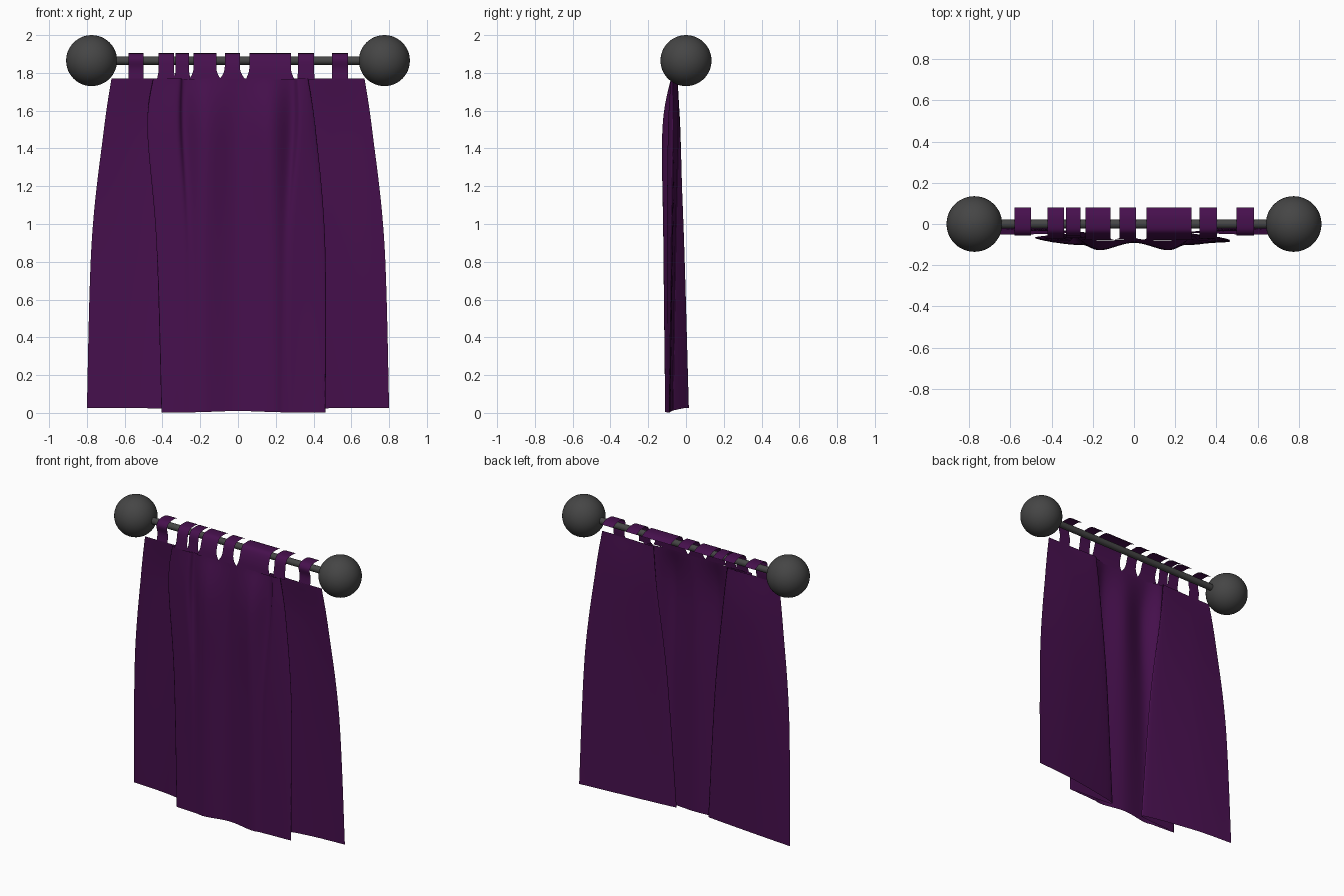
import bpy, bmesh, math

if "Cube" in bpy.data.objects:
    bpy.data.objects.remove(bpy.data.objects["Cube"])

def material(name, col):
    m = bpy.data.materials.new(name)
    m.diffuse_color = (*col, 1)
    m.use_nodes = True
    m.node_tree.nodes["Principled BSDF"].inputs["Base Color"].default_value = m.diffuse_color
    return m

PURPLE = material("purple_cloth", (0.062, 0.005, 0.075))
DARK = material("dark_metal", (0.06, 0.06, 0.06))

def finish(ob, name, mat):
    ob.name = name
    ob.data.materials.append(mat)
    for p in ob.data.polygons:
        p.use_smooth = True
    return ob

def grid_object(name, rows, mat):
    """Surface from rows of points."""
    bm = bmesh.new()
    vs = [[bm.verts.new(p) for p in r] for r in rows]
    for a, b in zip(vs, vs[1:]):
        for i in range(len(a) - 1):
            bm.faces.new((a[i], a[i + 1], b[i + 1], b[i]))
    me = bpy.data.meshes.new(name)
    bm.to_mesh(me)
    bm.free()
    ob = bpy.data.objects.new(name, me)
    bpy.context.collection.objects.link(ob)
    return finish(ob, name, mat)

def spline(pts, steps):
    """Catmull-Rom through points of any dimension."""
    out = []
    for i in range(len(pts) - 1):
        p0, p1, p2 = pts[max(i - 1, 0)], pts[i], pts[i + 1]
        p3 = pts[min(i + 2, len(pts) - 1)]
        for s in range(steps):
            t = s / steps
            out.append(tuple(0.5 * (2 * b + (c - a) * t + (2 * a - 5 * b + 4 * c - d) * t * t
                                    + (3 * b - a - 3 * c + d) * t ** 3)
                             for a, b, c, d in zip(p0, p1, p2, p3)))
    out.append(tuple(pts[-1]))
    return out

# Rod and ball ends
Z = 1.865
bpy.ops.mesh.primitive_cylinder_add(vertices=24, radius=0.022, depth=1.5, location=(0, 0, Z),
                                    rotation=(0, math.pi / 2, 0))
finish(bpy.context.object, "rod", DARK)
bpy.ops.object.shade_smooth_by_angle()
for side, n in ((-1, "left"), (1, "right")):
    bpy.ops.mesh.primitive_uv_sphere_add(segments=48, ring_count=24, radius=0.135,
                                         location=(side * 0.775, 0, Z))
    finish(bpy.context.object, "ball_end_" + n, DARK)

# Curtain: one sheet folded in two deep pleats; half sections (|x|, y) at four heights
levels = [1.77, 1.5, 0.9, 0.0]
half = [  # outer edge, outer middle, inner fold, front fold, pleat, crease, swell
    [(.67, -.05), (.71, -.035), (.775, -.01), (.80, .015)],
    [(.50, -.05), (.50, -.03), (.50, -.02), (.50, -.01)],
    [(.28, -.045), (.25, -.04), (.18, -.055), (.12, -.07)],
    [(.45, -.07), (.48, -.065), (.43, -.075), (.40, -.085)],
    [(.32, -.08), (.33, -.095), (.30, -.10), (.30, -.095)],
    [(.28, -.058), (.28, -.07), (.25, -.10), (.24, -.10)],
    [(.17, -.08), (.17, -.125), (.17, -.12), (.17, -.11)],
]
right_fold = [.37, .41, .46, .46]
hem = [.025, .025, .012, .003, .002, .003, .005]

columns = []
for c, h in zip(half, hem):
    columns.append([(-x, y, z + (h if z == 0 else 0)) for (x, y), z in zip(c, levels)])
columns.append([(0, y, z) for y, z in zip((-.075, -.09, -.09, -.09), (1.77, 1.5, .9, .01))])
for k in range(6, -1, -1):
    columns.append([(right_fold[i] if k == 3 else x, y, z + (hem[k] if z == 0 else 0))
                    for i, ((x, y), z) in enumerate(zip(half[k], levels))])
columns = [spline(c, 10) for c in columns]
rows = [spline([c[i] for c in columns], 10) for i in range(len(columns[0]))]
grid_object("curtain", rows, PURPLE)

# Hanging tabs: centre, half width, flare at the base, base y
tabs = [(-.54, .04, 0, -.05), (-.38, .04, .01, -.072), (-.295, .035, .01, -.068),
        (-.175, .06, .025, -.078), (-.03, .04, .03, -.075), (.17, .11, .02, -.078),
        (.36, .042, .005, -.07), (.54, .042, 0, -.05)]
for n, (x, w, flare, y) in enumerate(tabs):
    path = spline([(y, 1.765), (y * .9, 1.82), (-.055, 1.87), (-.035, 1.898),
                   (.0, 1.905), (.045, 1.902), (.08, 1.885)], 4)
    rows = []
    for py, pz in path:
        f = w + flare * max(0, (1.83 - pz) / .065) ** 2
        rows.append([(x + f * s, py, pz) for s in (-1, -.5, 0, .5, 1)])
    grid_object(f"tab_{n + 1}", rows, PURPLE)
